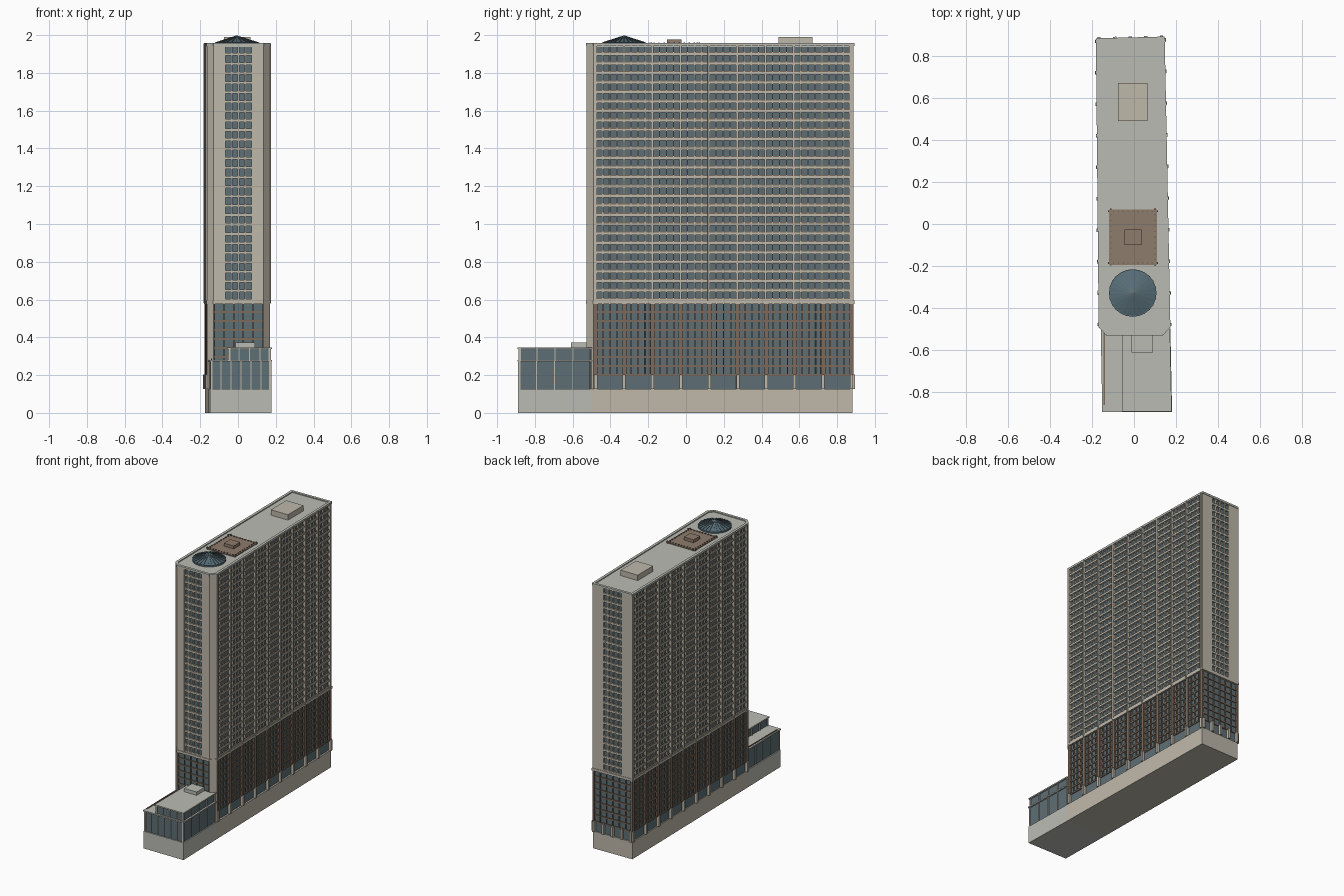
import bpy, bmesh, math
from mathutils import Vector, Matrix

if "Cube" in bpy.data.objects:
    bpy.data.objects.remove(bpy.data.objects["Cube"])


def mat(name, rgb):
    m = bpy.data.materials.new(name)
    m.diffuse_color = (*rgb, 1)
    m.use_nodes = True
    m.node_tree.nodes["Principled BSDF"].inputs["Base Color"].default_value = m.diffuse_color
    return m


STONE = mat("stone", (0.52, 0.48, 0.40))
ROOF = mat("roof_grey", (0.50, 0.50, 0.46))
GLASS = mat("glass", (0.11, 0.16, 0.18))
BROWN = mat("brown", (0.20, 0.145, 0.105))
DECK = mat("deck_brown", (0.27, 0.20, 0.15))
TEAL = mat("skylight_teal", (0.09, 0.15, 0.18))


def finish(bm, name, m):
    bmesh.ops.recalc_face_normals(bm, faces=bm.faces[:])
    me = bpy.data.meshes.new(name)
    bm.to_mesh(me)
    bm.free()
    me.materials.append(m)
    ob = bpy.data.objects.new(name, me)
    bpy.context.collection.objects.link(ob)
    return ob


def offset(poly, d):
    out = []
    n = len(poly)
    for i in range(n):
        a, b, c = (Vector(poly[(i + k) % n]) for k in (-1, 0, 1))
        e, f = (b - a).normalized(), (c - b).normalized()
        n1, n2 = Vector((e.y, -e.x)), Vector((f.y, -f.x))
        out.append(b + (n1 + n2) * d / (1 + n1.dot(n2)))
    return out


def prism(name, poly, z0, z1, m):
    bm = bmesh.new()
    lo = [bm.verts.new((p[0], p[1], z0)) for p in poly]
    hi = [bm.verts.new((p[0], p[1], z1)) for p in poly]
    bm.faces.new(lo[::-1])
    bm.faces.new(hi)
    for i in range(len(poly)):
        j = (i + 1) % len(poly)
        bm.faces.new((lo[i], lo[j], hi[j], hi[i]))
    return finish(bm, name, m)


def rect(x0, x1, y0, y1):
    return [(x0, y0), (x1, y0), (x1, y1), (x0, y1)]


class Wall:
    """One wall line in plan; boxes are placed by distance along it, height and depth."""
    def __init__(self, poly, i):
        self.a = Vector(poly[i])
        v = Vector(poly[(i + 1) % len(poly)]) - self.a
        self.len = v.length
        self.u = v.normalized()
        self.n = Vector((self.u.y, -self.u.x))

    def box(self, bm, u0, u1, z0, z1, d0=-0.012, d1=0.0):
        vs = []
        for z in (z0, z1):
            for u, d in ((u0, d0), (u1, d0), (u1, d1), (u0, d1)):
                p = self.a + self.u * u + self.n * d
                vs.append(bm.verts.new((p.x, p.y, z)))
        for f in ((0, 1, 2, 3), (4, 5, 6, 7), (0, 1, 5, 4), (1, 2, 6, 5), (2, 3, 7, 6), (3, 0, 4, 7)):
            bm.faces.new([vs[k] for k in f])

    def posts(self, bm, u0, u1, n, w, z0, z1, d1):
        for i in range(n + 1):
            c = u0 + (u1 - u0) * i / n
            self.box(bm, c - w / 2, c + w / 2, z0, z1, -0.014, d1)

    def bands(self, bm, u0, u1, n, h, z0, z1, d1, shift=0.0):
        for i in range(n + 1):
            c = z0 + (z1 - z0) * i / n + shift
            self.box(bm, u0, u1, c - h / 2, c + h / 2, -0.014, d1)


TOWER = [(-0.13, -0.527), (0.135, -0.527), (0.17, -0.49), (0.143, 0.888), (-0.178, 0.88), (-0.165, -0.49)]
BASE = [(-0.148, -0.89), (0.178, -0.89), (0.17, -0.5), (-0.155, -0.5)]
LONG_BASE = [(-0.155, -0.5), (0.17, -0.5), (0.143, 0.882), (-0.175, 0.876)]
T = [Wall(TOWER, i) for i in range(6)]
Z0, ZM, ZT, ZR = 0.127, 0.20, 0.582, 1.955
ROWS = 27

# solid base and glass core
prism("long_base", LONG_BASE, 0, Z0, STONE)
prism("front_base", BASE, 0, Z0, ROOF)
prism("glass_core", offset(TOWER, -0.012), Z0, 1.94, GLASS)
prism("middle_ledge", offset(TOWER, 0.003), 0.576, 0.594, STONE)

# tower facades in stone, with brown sills
st, sill = bmesh.new(), bmesh.new()
for i in (2, 4):
    w = T[i]
    a, b = 0.012, w.len - 0.018
    w.posts(st, a, b, 9, 0.012, ZT, ZR, 0.006)
    w.posts(st, a, b, 36, 0.006, ZT, ZR, -0.003)
    w.bands(st, a, b, ROWS, 0.013, 0.597, 1.948, 0.0)
    w.bands(sill, a, b, ROWS - 1, 0.006, 0.597, 1.898, -0.005, 0.0095)
    w.box(st, 0, a, ZT, ZR)
    w.box(st, b, w.len, ZT, ZR)
for i, a, b in ((0, 0.06, 0.205), (3, 0.085, 0.24)):
    w = T[i]
    w.box(st, 0, a, ZT, ZR)
    w.box(st, b, w.len, ZT, ZR)
    w.posts(st, a, b, 4, 0.009, ZT, ZR, -0.001)
    w.bands(st, a, b, ROWS, 0.014, 0.597, 1.948, -0.001)
for i in (1, 5):
    T[i].box(st, 0, T[i].len, Z0, ZR)
finish(st, "tower_facade", STONE)
finish(sill, "window_sills", BROWN)

# middle floors: brown grid of piers, mullions and spandrels
br = bmesh.new()
for i in (2, 4):
    w = T[i]
    a, b = 0.012, w.len - 0.012
    w.posts(br, a, b, 9, 0.024, ZM, ZT, 0.0)
    w.posts(br, a, b, 36, 0.007, ZM, ZT, -0.004)
    w.bands(br, 0, w.len, 8, 0.012, ZM, ZT, -0.006)
for i, n in ((0, 5), (3, 6)):
    w = T[i]
    w.posts(br, 0.006, w.len - 0.006, n, 0.006, ZM, ZT, -0.004)
    w.bands(br, 0, w.len, 8, 0.01, ZM, ZT, -0.006)
finish(br, "middle_floor_grid", BROWN)

# street level columns
co = bmesh.new()
for i, n in ((2, 9), (4, 9), (3, 4)):
    T[i].posts(co, 0.012, T[i].len - 0.012, n, 0.016, Z0, ZM + 0.003, 0.008)
finish(co, "street_columns", STONE)

# front annex: two glazed storeys with mullions and roof slabs
UPPER = [(-0.055, -0.888), (0.176, -0.888), (0.168, -0.5), (-0.055, -0.5)]
mu = bmesh.new()
for name, poly, z0, z1, nf in (("annex_lower", BASE, Z0, 0.272, 6), ("annex_upper", UPPER, 0.28, 0.338, 4)):
    prism(name + "_glass", offset(poly, -0.008), z0, z1, GLASS)
    prism(name + "_roof", offset(poly, 0.003), z1, z1 + 0.009, ROOF)
    for i, n in ((0, nf), (1, 4), (3, 4)):
        w = Wall(poly, i)
        w.posts(mu, 0.004, w.len - 0.004, n, 0.005, z0, z1, -0.002)
finish(mu, "annex_mullions", STONE)
prism("annex_roof_box", rect(-0.012, 0.09, -0.61, -0.52), 0.345, 0.372, ROOF)
prism("terrace_rail", rect(-0.144, -0.138, -0.86, -0.5), 0.28, 0.287, BROWN)

# tower roof and parapet
prism("tower_roof", offset(TOWER, -0.006), 1.938, 1.95, ROOF)
pa = bmesh.new()
for w in T:
    w.box(pa, 0, w.len, 1.942, 1.957, -0.016, 0.003)
finish(pa, "parapet", ROOF)
prism("roof_plant_box", rect(-0.075, 0.065, 0.49, 0.67), 1.945, 1.99, STONE)
prism("roof_deck", rect(-0.12, 0.11, -0.195, 0.07), 1.945, 1.955, DECK)
prism("deck_shelter", rect(-0.045, 0.035, -0.1, -0.025), 1.95, 1.977, DECK)

# posts around the deck
po = bmesh.new()
D = rect(-0.12, 0.11, -0.195, 0.07)
for i in range(4):
    w = Wall(D, i)
    w.posts(po, 0, w.len, 10, 0.006, 1.945, 1.961, -0.006)
finish(po, "deck_posts", BROWN)

# round ribbed skylight
C = Vector((-0.006, -0.328, 0))
R, N = 0.113, 24
bm = bmesh.new()
bmesh.ops.create_cone(bm, cap_ends=True, segments=N, radius1=R, radius2=0.004, depth=0.036,
                      matrix=Matrix.Translation(C + Vector((0, 0, 1.977))))
finish(bm, "skylight_cone", TEAL)
bm = bmesh.new()
bmesh.ops.create_cone(bm, cap_ends=True, segments=N, radius1=R, radius2=R, depth=0.016,
                      matrix=Matrix.Translation(C + Vector((0, 0, 1.953))))
finish(bm, "skylight_drum", TEAL)
ribs = bmesh.new()
slope = math.atan2(0.036, R)
for k in range(N):
    m = (Matrix.Translation(C + Vector((0, 0, 1.978))) @ Matrix.Rotation(2 * math.pi * k / N, 4, 'Z')
         @ Matrix.Translation((R / 2, 0, 0)) @ Matrix.Rotation(slope, 4, 'Y')
         @ Matrix.Diagonal((R * 1.05, 0.004, 0.005, 1)))
    bmesh.ops.create_cube(ribs, size=1, matrix=m)
finish(ribs, "skylight_ribs", GLASS)
